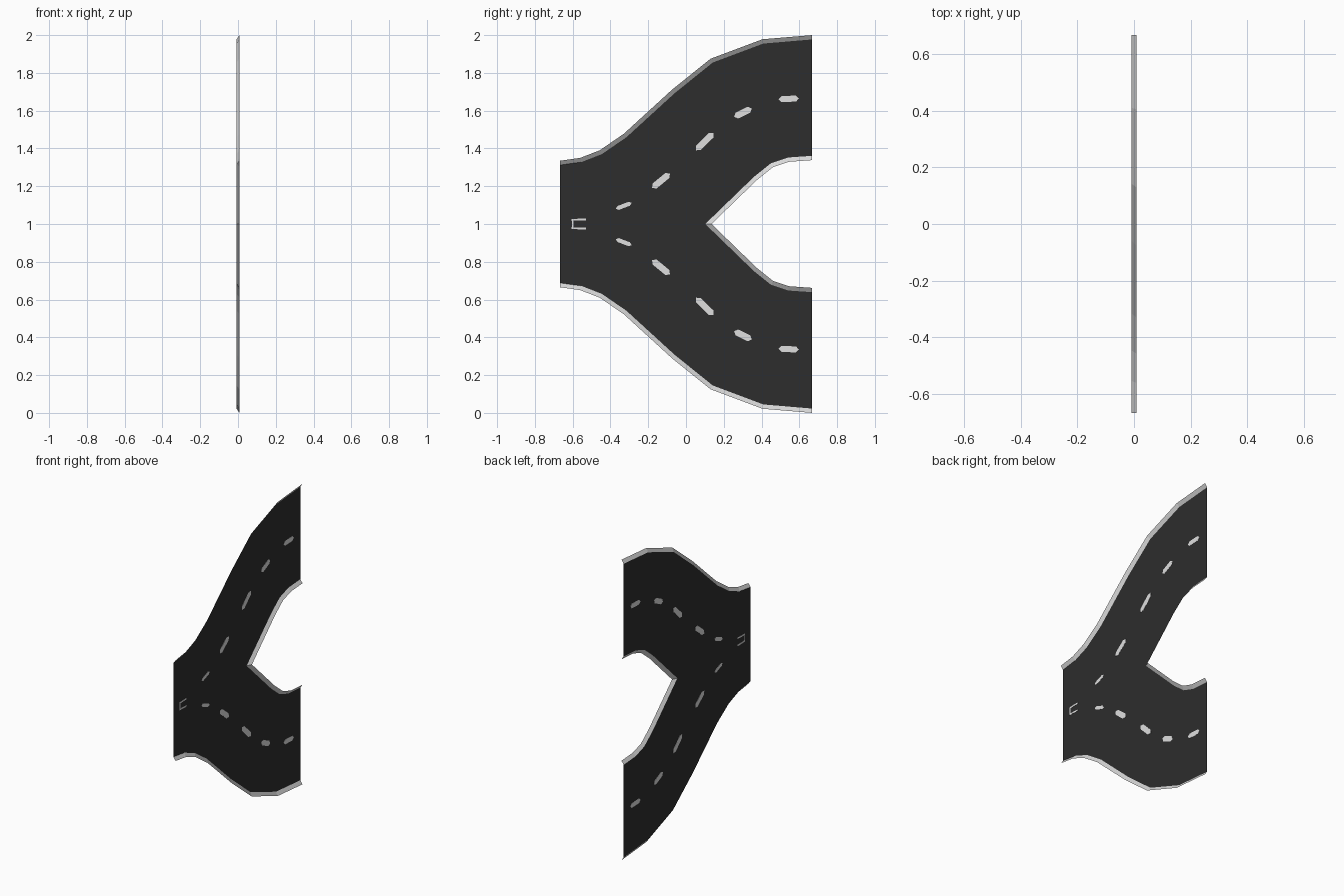
import bpy, bmesh
from mathutils import Vector

if "Cube" in bpy.data.objects:
    bpy.data.objects.remove(bpy.data.objects["Cube"])

LOW, HIGH = -0.008, 0.008      # road surface and kerb rim, along x
W = 0.023                      # kerb width


def material(name, v):
    m = bpy.data.materials.new(name)
    m.diffuse_color = (v, v, v, 1)
    m.use_nodes = True
    m.node_tree.nodes["Principled BSDF"].inputs["Base Color"].default_value = m.diffuse_color
    return m


ASPHALT = material("dark asphalt", 0.026)
KERB = material("pale kerb", 0.68)
PAINT = material("white paint", 0.74)


def make(name, bm, mat):
    me = bpy.data.meshes.new(name)
    bm.to_mesh(me)
    bm.free()
    ob = bpy.data.objects.new(name, me)
    me.materials.append(mat)
    bpy.context.collection.objects.link(ob)
    return ob


def offset(path, d):
    """Shift an open path sideways; the ends keep their y."""
    out = []
    for i, p in enumerate(path):
        if i in (0, len(path) - 1):
            n = Vector((0, 1 if path[-1].x > path[0].x else -1))
            if path is inner:
                n = Vector((0, 1 if i else -1))
            out.append(p + n * d)
            continue
        a = (p - path[i - 1]).normalized()
        b = (path[i + 1] - p).normalized()
        na, nb = Vector((-a.y, a.x)), Vector((-b.y, b.x))
        n = (na + nb).normalized()
        out.append(p + n * d / n.dot(na))
    return out


def mirror(path):
    return [Vector((p.x, 2 - p.y)) for p in path]


# Edge lines as (y, z): outer rim of the upper branch and road edge of the fork
rim = [Vector(p) for p in [(-.667, 1.335), (-.56, 1.35), (-.457, 1.39), (-.33, 1.477),
                           (-.075, 1.71), (.13, 1.875), (.405, 1.978), (.667, 2.0)]]
half = [Vector(p) for p in [(.36, 1.25), (.45, 1.322), (.54, 1.352), (.667, 1.361)]]
inner = mirror(half)[::-1] + [Vector((.102, 1.0))] + half
edge = offset(rim, -W)
fork_rim = offset(inner, -W)

# Road sheet
bm = bmesh.new()
loop = edge + inner[::-1] + mirror(edge)[::-1]
bm.faces.new([bm.verts.new((LOW, p.x, p.y)) for p in loop])
bmesh.ops.recalc_face_normals(bm, faces=bm.faces)
bm.normal_update()
if bm.faces[:][0].normal.x < 0:
    bmesh.ops.reverse_faces(bm, faces=bm.faces)
bmesh.ops.triangulate(bm, faces=bm.faces)
make("road_surface", bm, ASPHALT)


# Sloping kerbs
def kerb(name, low, high):
    bm = bmesh.new()
    a = [bm.verts.new((LOW, p.x, p.y)) for p in low]
    b = [bm.verts.new((HIGH, p.x, p.y)) for p in high]
    for i in range(len(a) - 1):
        f = bm.faces.new((a[i], a[i + 1], b[i + 1], b[i]))
        f.normal_update()
        if f.normal.x < 0:
            f.normal_flip()
    make(name, bm, KERB)


kerb("upper_kerb", edge, rim)
kerb("lower_kerb", mirror(edge), mirror(rim))
kerb("fork_kerb", inner, fork_rim)


# Painted marks: thin plates showing on both sides of the sheet
def dash(name, a, b, w, point=0.15):
    a, b = Vector(a), Vector(b)
    d = b - a
    n = Vector((-d.y, d.x)).normalized() * w / 2
    s, e = a + d * point, b - d * point
    pts = [a, s - n, e - n, b, e + n, s + n] if point else [a - n, b - n, b + n, a + n]
    bm = bmesh.new()
    f = bm.faces.new([bm.verts.new((LOW - .001, p.x, p.y)) for p in pts])
    top = bmesh.ops.extrude_face_region(bm, geom=[f])["geom"]
    bmesh.ops.translate(bm, vec=(.002, 0, 0),
                        verts=[v for v in top if isinstance(v, bmesh.types.BMVert)])
    bmesh.ops.recalc_face_normals(bm, faces=bm.faces)
    make(name, bm, PAINT)


dashes = [((-.372, 1.08), (-.288, 1.112), .022), ((-.18, 1.19), (-.085, 1.268), .034),
          ((.052, 1.39), (.147, 1.483), .034), ((.255, 1.567), (.348, 1.612), .034),
          ((.49, 1.66), (.598, 1.665), .032)]
for i, (a, b, w) in enumerate(dashes):
    dash(f"upper_dash_{i}", a, b, w)
    dash(f"lower_dash_{i}", (a[0], 2 - a[1]), (b[0], 2 - b[1]), w)

# Worn outline of the first dash
for s in (1, -1):
    dash(f"worn_line_{s}", (-.605, 1 + s * .022), (-.53, 1 + s * .024), .01, 0)
dash("worn_line_end", (-.6, .982), (-.6, 1.018), .008, 0)
